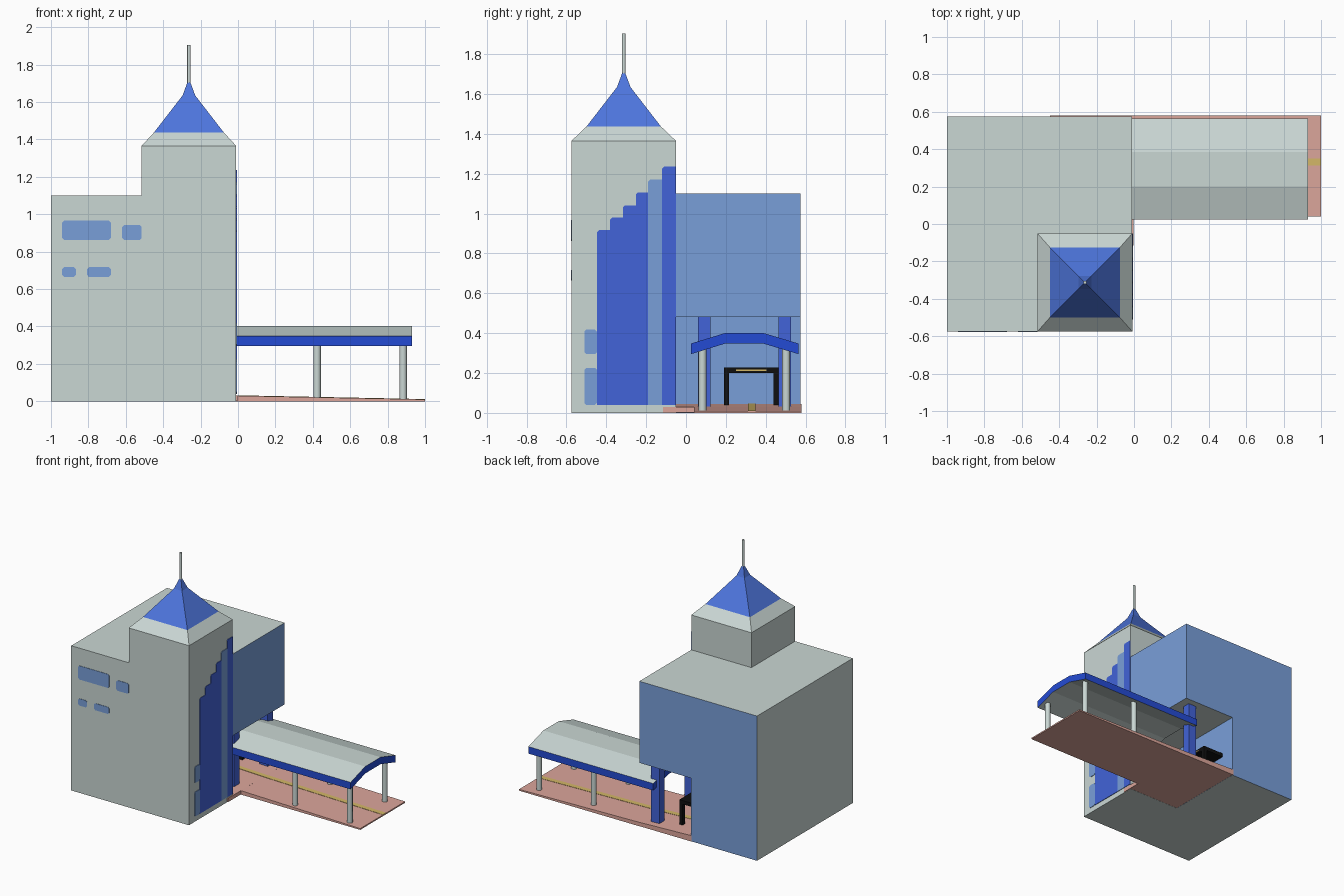
import bpy, bmesh, math

if "Cube" in bpy.data.objects:
    bpy.data.objects.remove(bpy.data.objects["Cube"])

def mat(name, r, g, b):
    lin = lambda c: ((c / 255 + 0.055) / 1.055) ** 2.4 if c > 10 else c / 255 / 12.92
    m = bpy.data.materials.new(name)
    m.diffuse_color = (lin(r), lin(g), lin(b), 1)
    m.use_nodes = True
    m.node_tree.nodes["Principled BSDF"].inputs["Base Color"].default_value = m.diffuse_color
    return m

GREY = mat("pale_grey", 202, 215, 212)
GLASS = mat("light_blue", 121, 159, 217)
DEEP = mat("window_blue", 66, 99, 216)
ROYAL = mat("royal_blue", 36, 75, 212)
ROOF = mat("roof_blue", 78, 118, 222)
PINK = mat("paving_pink", 220, 166, 155)
YELLOW = mat("stripe_yellow", 212, 184, 104)
BLACK = mat("black", 16, 16, 16)

def finish(name, bm, mats, rule=None):
    bmesh.ops.recalc_face_normals(bm, faces=bm.faces[:])
    bm.normal_update()
    if rule:
        for f in bm.faces:
            f.material_index = rule(f)
    me = bpy.data.meshes.new(name)
    bm.to_mesh(me)
    bm.free()
    for m in mats:
        me.materials.append(m)
    ob = bpy.data.objects.new(name, me)
    bpy.context.collection.objects.link(ob)
    return ob

def prism(name, axis, pts, a, b, mats, rule=None):
    """Extrude a 2D profile from a to b along an axis."""
    place = {"x": lambda p, t: (t, p[0], p[1]),
             "y": lambda p, t: (p[0], t, p[1]),
             "z": lambda p, t: (p[0], p[1], t)}[axis]
    bm = bmesh.new()
    lo = [bm.verts.new(place(p, a)) for p in pts]
    hi = [bm.verts.new(place(p, b)) for p in pts]
    bm.faces.new(lo)
    bm.faces.new(hi)
    n = len(pts)
    for i in range(n):
        j = (i + 1) % n
        bm.faces.new((lo[i], lo[j], hi[j], hi[i]))
    return finish(name, bm, mats, rule)

def box(name, x0, x1, y0, y1, z0, z1, m):
    return prism(name, "z", [(x0, y0), (x1, y0), (x1, y1), (x0, y1)], z0, z1, [m])

def chamfered(a0, a1, b0, b1, c=0.01):
    return [(a0 + c, b0), (a1 - c, b0), (a1, b0 + c), (a1, b1 - c),
            (a1 - c, b1), (a0 + c, b1), (a0, b1 - c), (a0, b0 + c)]

# Main building: back wing with undercut entrance, front wing
prism("back_wing", "y",
      [(-1, 0), (-0.445, 0), (-0.445, 0.48), (-0.01, 0.48), (-0.01, 1.1), (-1, 1.1)],
      -0.05, 0.575, [GREY, GLASS],
      lambda f: 1 if f.normal.x > 0.5 or f.normal.y > 0.5 else 0)
box("front_wing", -1, -0.515, -0.575, -0.05, 0, 1.1, GREY)

# Tower
box("tower", -0.515, -0.01, -0.575, -0.05, 0, 1.365, GREY)

# Tower roof: stacked square rings, grey eaves and blue spire
CX, CY = -0.2625, -0.3125
bm = bmesh.new()
rings = []
for hx, hy, z in [(0.2535, 0.2625, 1.365), (0.187, 0.187, 1.437),
                  (0.034, 0.034, 1.635), (0.008, 0.008, 1.705)]:
    rings.append([bm.verts.new((CX + sx * hx, CY + sy * hy, z))
                  for sx, sy in [(-1, -1), (1, -1), (1, 1), (-1, 1)]])
for lo, hi in zip(rings, rings[1:]):
    for i in range(4):
        j = (i + 1) % 4
        bm.faces.new((lo[i], lo[j], hi[j], hi[i]))
bm.faces.new(rings[0])
bm.faces.new(rings[-1])
finish("tower_roof", bm, [GREY, ROOF],
       lambda f: 1 if f.calc_center_median().z > 1.43 else 0)

def column(name, x, y, r, z0, z1):
    bpy.ops.mesh.primitive_cylinder_add(vertices=16, radius=r, depth=z1 - z0,
                                        location=(x, y, (z0 + z1) / 2))
    ob = bpy.context.object
    ob.name = name
    ob.data.materials.append(GREY)
    bpy.ops.object.shade_smooth_by_angle(angle=math.radians(40))

column("mast", CX, CY, 0.009, 1.69, 1.905)

# Front windows
for i, w in enumerate([(-0.94, -0.68, 0.863, 0.967), (-0.62, -0.515, 0.863, 0.942),
                       (-0.94, -0.867, 0.665, 0.717), (-0.807, -0.68, 0.665, 0.717)]):
    prism(f"front_window_{i}", "y", chamfered(*w), -0.578, -0.57, [GLASS])

# Stepped glazing on the tower's right side
edges = [-0.447, -0.382, -0.317, -0.252, -0.19, -0.12, -0.051]
tops = [0.917, 0.98, 1.042, 1.107, 1.172, 1.236]
for i, top in enumerate(tops):
    y0, y1 = edges[i], edges[i + 1]
    prism(f"tower_glazing_{i}", "x",
          [(y0, 0.04), (y1, 0.04), (y1, top), (y0 + 0.01, top), (y0, top - 0.01)],
          -0.014, -0.006, [GLASS if i == 4 else DEEP])
for i, (z0, z1) in enumerate([(0.04, 0.226), (0.295, 0.418)]):
    prism(f"tower_side_window_{i}", "x", chamfered(-0.51, -0.447, z0, z1),
          -0.014, -0.006, [GLASS])

# Sloping paved walk, wider inside the entrance
def walk_z(x):
    return 0.03 - 0.02 * x if x > 0 else 0.03 - 0.035 * x

prism("walkway", "y", [(-0.01, 0), (1, 0), (1, walk_z(1)), (-0.01, walk_z(0))],
      0.04, 0.579, [PINK])
prism("entrance_floor", "y",
      [(-0.45, 0.001), (-0.004, 0.001), (-0.004, walk_z(0)), (-0.45, walk_z(-0.45))],
      -0.115, 0.579, [PINK])
prism("walkway_stripe", "y",
      [(x, walk_z(x) + d) for d, xs in [(-0.002, (-0.445, 0, 1)), (0.002, (1, 0, -0.445))]
       for x in xs], 0.312, 0.35, [YELLOW])

# Canopy: folded roof with blue edges
arch = [(0.025, 0.348), (0.20, 0.402), (0.385, 0.402), (0.565, 0.348)]
prism("canopy", "x", arch + [(y, z - 0.053) for y, z in reversed(arch)],
      -0.12, 0.93, [GREY, ROYAL], lambda f: 0 if abs(f.normal.z) > 0.5 else 1)

# Canopy posts and blue entrance pillars
for i, y in enumerate((0.083, 0.503)):
    for j, x in enumerate((0.423, 0.883)):
        column(f"canopy_post_{i}_{j}", x, y, 0.02, 0.01, 0.318)
for i, y in enumerate((0.092, 0.495)):
    box(f"entrance_pillar_{i}", -0.145, -0.075, y - 0.031, y + 0.031, 0.02, 0.48, DEEP)

# Door portal
box("portal_top", -0.445, -0.27, 0.19, 0.465, 0.2, 0.228, BLACK)
for i, y in enumerate((0.19, 0.438)):
    box(f"portal_leg_{i}", -0.297, -0.27, y, y + 0.027, 0.03, 0.2, BLACK)
box("portal_trim", -0.272, -0.267, 0.25, 0.405, 0.21, 0.217, YELLOW)
